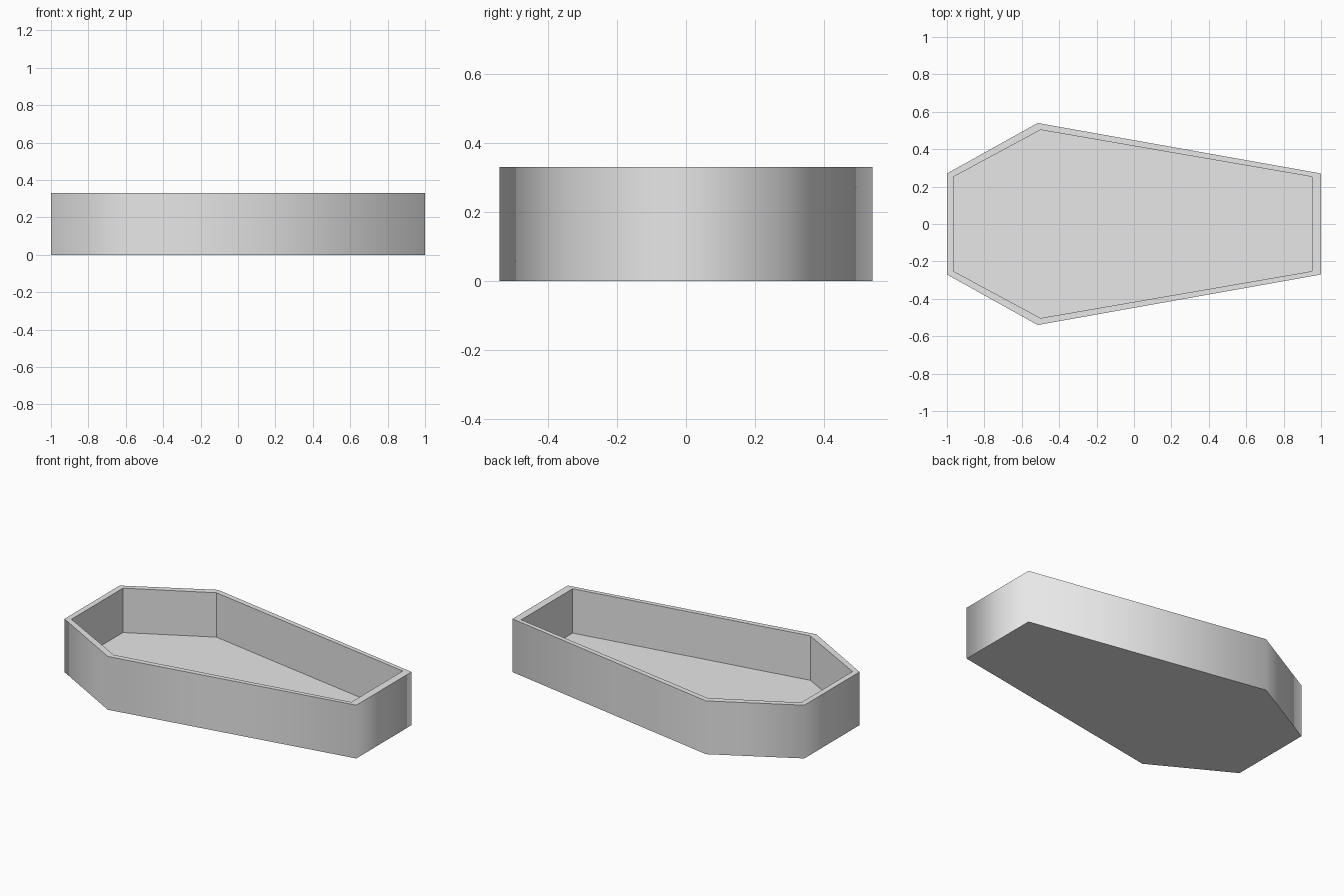
import bpy
import bmesh

# Remove the default cube
cube = bpy.data.objects.get("Cube")
if cube:
    bpy.data.objects.remove(cube, do_unlink=True)

HEIGHT = 0.33
FLOOR = 0.055

# Plain grey material
grey = bpy.data.materials.new("plain grey")
grey.use_nodes = True
colour = (0.8, 0.8, 0.8, 1)
grey.diffuse_color = colour
grey.node_tree.nodes["Principled BSDF"].inputs["Base Color"].default_value = colour


def outline(half):
    """Mirror the head, shoulder and foot points into a closed hexagon."""
    return [(x, -y) for x, y in half] + [(x, y) for x, y in reversed(half)]


outer = outline([(-1, 0.27), (-0.515, 0.54), (1, 0.27)])
inner = outline([(-0.965, 0.252), (-0.5, 0.503), (0.953, 0.252)])

bm = bmesh.new()


def ring(points, z):
    return [bm.verts.new((x, y, z)) for x, y in points]


def bridge(a, b, smooth=False):
    n = len(a)
    for i in range(n):
        j = (i + 1) % n
        face = bm.faces.new((a[i], a[j], b[j], b[i]))
        face.smooth = smooth


# Rings from the base, up the outside, over the rim and down to the floor
base = ring(outer, 0)
rim_out = ring(outer, HEIGHT)
rim_in = ring(inner, HEIGHT)
floor = ring(inner, FLOOR)

bridge(base, rim_out, smooth=True)   # outer wall, softly shaded round the corners
bridge(rim_out, rim_in)              # rim
bridge(rim_in, floor)                # inner wall
bm.faces.new(floor)
bm.faces.new(list(reversed(base)))
bmesh.ops.recalc_face_normals(bm, faces=bm.faces[:])

# Keep every edge sharp except the upright outer corners
for edge in bm.edges:
    edge.smooth = all(f.smooth for f in edge.link_faces)

mesh = bpy.data.meshes.new("coffin_box")
bm.to_mesh(mesh)
bm.free()
mesh.materials.append(grey)
box = bpy.data.objects.new("coffin_box", mesh)
bpy.context.collection.objects.link(box)
